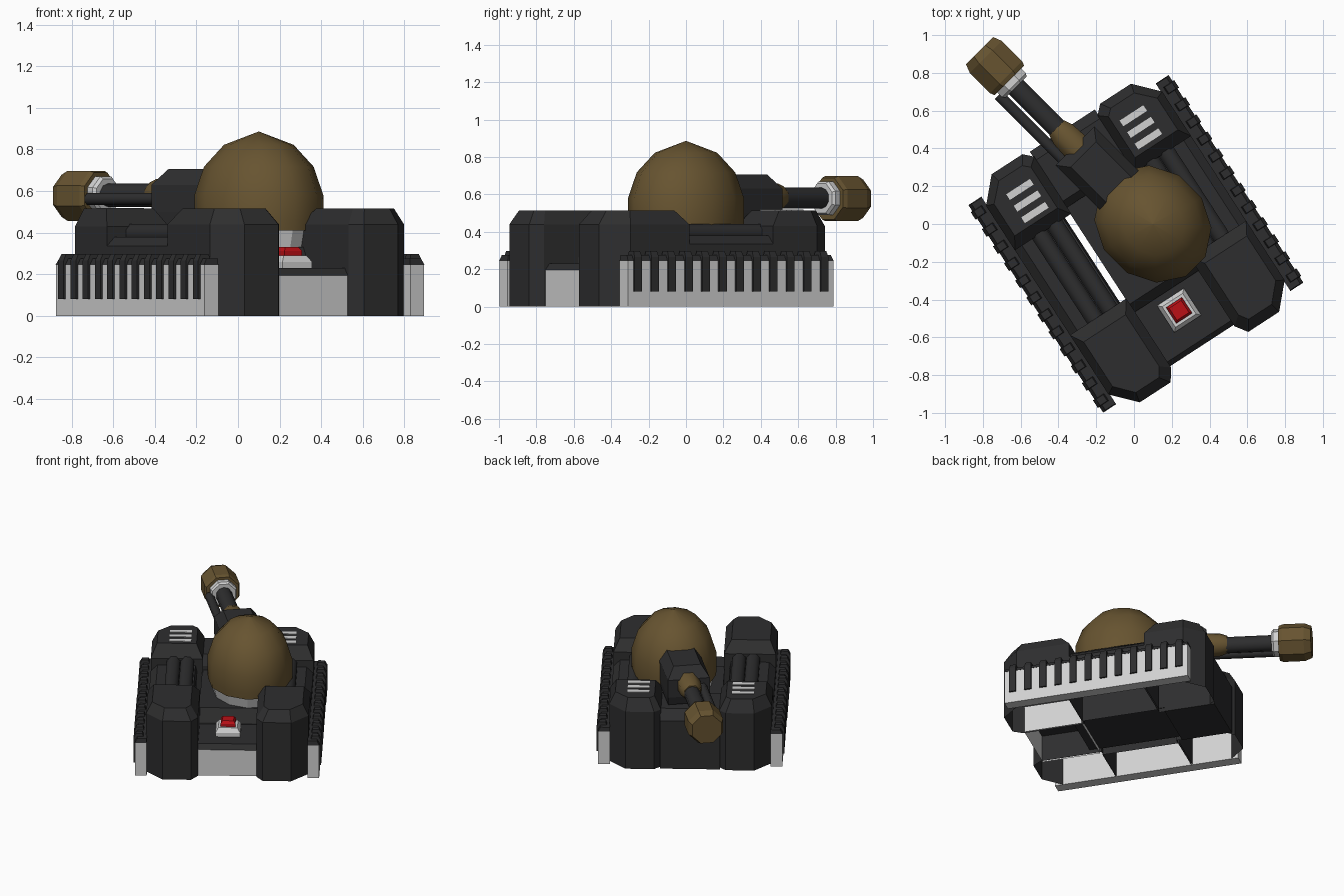
import bpy, bmesh, math
from math import sin, cos, pi, radians

if "Cube" in bpy.data.objects:
    bpy.data.objects.remove(bpy.data.objects["Cube"])


def material(name, r, g, b):
    m = bpy.data.materials.new(name)
    m.diffuse_color = (r, g, b, 1)
    m.use_nodes = True
    m.node_tree.nodes["Principled BSDF"].inputs["Base Color"].default_value = m.diffuse_color
    return m


DARK = material("charcoal", .027, .027, .028)
LIGHT = material("light grey", .64, .64, .64)
TAN = material("olive brown", .135, .088, .03)
RED = material("red", .5, .005, .008)

HULL = ((.01, -.105, 0), radians(33))     # hull is turned on its own axes
TURRET = ((.10, 0, 0), radians(45))       # turret points along its local +y


def loft(name, rings, mat, frame, bottom=True, top=True, mirror=False, smooth=False, second=None, rule=None):
    """Skin a stack of equal-sized rings; second material goes where rule(face) holds."""
    bm = bmesh.new()
    vs = [[bm.verts.new(p) for p in ring] for ring in rings]
    n = len(rings[0])
    for a, b in zip(vs, vs[1:]):
        for i in range(n):
            j = (i + 1) % n
            bm.faces.new((a[i], a[j], b[j], b[i]))
    if top:
        bm.faces.new(vs[-1])
    if bottom:
        bm.faces.new(vs[0][::-1])
    bm.normal_update()
    if frame is HULL or (top and bottom):
        if top and bottom:
            bmesh.ops.recalc_face_normals(bm, faces=bm.faces[:])
    if rule:
        for f in bm.faces:
            if rule(f):
                f.material_index = 1
    me = bpy.data.meshes.new(name)
    bm.to_mesh(me)
    bm.free()
    ob = bpy.data.objects.new(name, me)
    bpy.context.collection.objects.link(ob)
    me.materials.append(mat)
    if second:
        me.materials.append(second)
    ob.location, ob.rotation_euler = frame[0], (0, 0, frame[1])
    if mirror:
        ob.modifiers.new("Mirror", 'MIRROR')
    if smooth:
        bpy.context.view_layer.objects.active = ob
        ob.select_set(True)
        bpy.ops.object.shade_smooth_by_angle(angle=radians(50))
        ob.select_set(False)
    return ob


def rect(x0, x1, y0, y1, z):
    return [(x0, y0, z), (x1, y0, z), (x1, y1, z), (x0, y1, z)]


def box(name, x0, x1, y0, y1, z0, z1, mat, frame=HULL, **kw):
    return loft(name, [rect(x0, x1, y0, y1, z0), rect(x0, x1, y0, y1, z1)], mat, frame, **kw)


def lathe(name, cx, cz, prof, mat, frame, sides=8, **kw):
    """Round part along local y from (y, radius) pairs."""
    off = pi / sides
    rings = [[(cx + r * cos(off + 2 * pi * i / sides), y, cz + r * sin(off + 2 * pi * i / sides))
              for i in range(sides)] for y, r in prof]
    return loft(name, rings, mat, frame, **kw)


def flat(outline, z, x0=None, x1=None, y0=None, y1=None):
    """Outline at height z, optionally squeezed to a new bounding rectangle."""
    xs, ys = [p[0] for p in outline], [p[1] for p in outline]
    if x0 is None:
        return [(x, y, z) for x, y in outline]
    fx = (x1 - x0) / (max(xs) - min(xs))
    fy = (y1 - y0) / (max(ys) - min(ys))
    return [(x0 + (x - min(xs)) * fx, y0 + (y - min(ys)) * fy, z) for x, y in outline]


# tracks: pale side plate, dark top, twelve cleats
box("track_plate", .55, .63, -.655, .655, 0, .245, LIGHT, mirror=True)
loft("track_top", [rect(.55, .632, -.655, .655, .245), rect(.55, .615, -.65, .65, .275)],
     DARK, HULL, mirror=True)
for i in range(12):
    y = -.595 + i * .108
    loft("track_cleat", [rect(.57, .642, y - .024, y + .024, .08),
                         rect(.57, .642, y - .024, y + .024, .265),
                         rect(.58, .625, y - .02, y + .02, .297)], DARK, HULL, mirror=True)

# corner pods, open underneath
front = [(.20, -.65), (.245, -.715), (.44, -.715), (.556, -.59), (.556, -.215), (.20, -.215)]
loft("front_pod", [flat(front, 0), flat(front, .44), flat(front, .515, .25, .515, -.66, -.285)],
     DARK, HULL, bottom=False, mirror=True)
rear = [(.20, .32), (.556, .32), (.556, .60), (.44, .725), (.245, .725), (.20, .68)]
loft("rear_pod", [flat(rear, 0), flat(rear, .43), flat(rear, .515, .245, .515, .385, .675)],
     DARK, HULL, bottom=False, mirror=True)
for y in (.43, .503, .576):
    box("vent_slat", .283, .433, y - .018, y + .018, .512, .519, LIGHT, mirror=True)

# lower side sections with twin pipes
loft("side_section", [rect(.24, .556, -.22, .33, 0), rect(.24, .556, -.22, .33, .335),
                      rect(.25, .51, -.22, .33, .38)], DARK, HULL, bottom=False, mirror=True)
for x in (.305, .40):
    lathe("side_pipe", x, .395, [(-.25, .05), (.35, .05)], DARK, HULL, mirror=True, smooth=True)

# centre of the hull
box("nose_block", -.215, .215, -.64, -.23, 0, .195, LIGHT, bottom=False, top=False)
loft("nose_deck", [rect(-.215, .215, -.642, -.23, .195), rect(-.21, .21, -.615, -.23, .23)], DARK, HULL)
loft("centre_body", [rect(-.205, .205, -.30, .705, .03), rect(-.205, .205, -.30, .705, .24),
                     rect(-.205, .205, -.25, .69, .33)], DARK, HULL)
loft("tail_block", [rect(-.205, .205, .36, .715, 0), rect(-.205, .205, .36, .715, .36),
                    rect(-.205, .205, .40, .66, .43)], DARK, HULL)

# button on the nose
loft("button_base", [rect(-.085, .085, -.505, -.335, .228), rect(-.085, .085, -.505, -.335, .26),
                     rect(-.065, .065, -.485, -.355, .29)], LIGHT, HULL)
loft("button", [rect(-.05, .05, -.47, -.37, .288), rect(-.05, .05, -.47, -.37, .312),
                rect(-.038, .038, -.458, -.382, .33)], RED, HULL)


# turret dome and neck
def oval(k, z, n=12):
    return [(.29 * k * cos(2 * pi * (i + .5) / n), .33 * k * sin(2 * pi * (i + .5) / n), z)
            for i in range(n)]


loft("turret_neck", [oval(.86, .31), oval(.95, .415)], LIGHT, TURRET)
dome = loft("turret_dome", [oval(.99, .41), oval(1, .46), oval(1, .58), oval(.85, .717),
                            oval(.54, .822), oval(.01, .885)], TAN, TURRET, smooth=True)

# gun housing
loft("gun_housing", [rect(-.14, .14, .12, .57, .44), rect(-.145, .145, .12, .585, .50),
                     rect(-.145, .145, .12, .585, .63), rect(-.095, .095, .12, .52, .705)],
     DARK, TURRET)

# gun parts
lathe("gun_collar", 0, .585, [(.55, .085), (.67, .078), (.72, .06)], TAN, TURRET, smooth=True)
lathe("gun_barrel", 0, .58, [(.65, .056), (1.1, .056)], DARK, TURRET, sides=10, smooth=True)
lathe("gun_rod", -.095, .562, [(.5, .031), (1.06, .031)], DARK, TURRET, smooth=True)
lathe("muzzle_ring", 0, .58, [(1.025, .085), (1.04, .097), (1.09, .097)], LIGHT, TURRET)
lathe("muzzle", 0, .577, [(1.075, .12), (1.10, .13), (1.25, .13), (1.298, .11)],
      TAN, TURRET)
